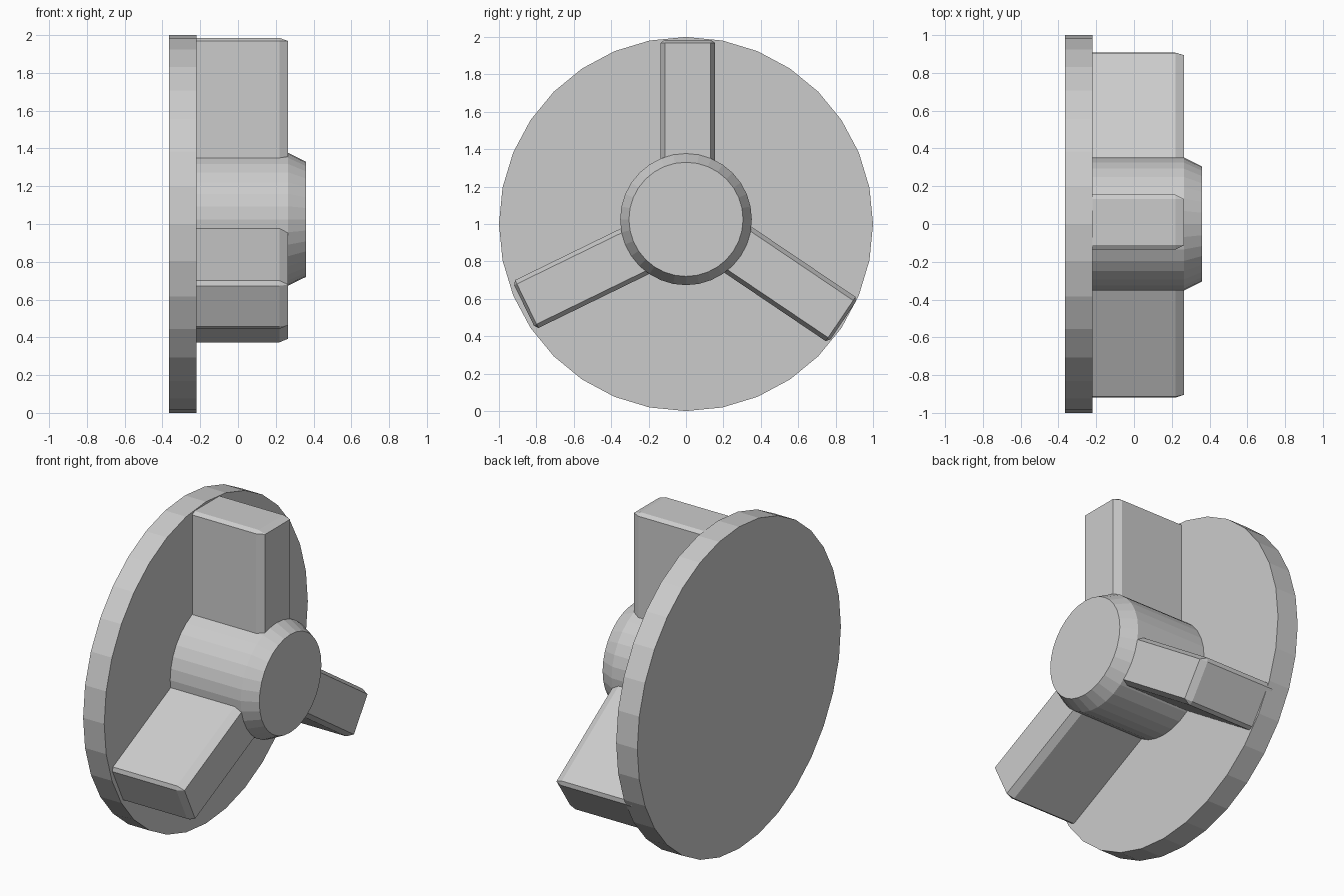
import bpy, bmesh
from math import radians, sin, cos, pi
from mathutils import Vector

if "Cube" in bpy.data.objects:
    bpy.data.objects.remove(bpy.data.objects["Cube"])

SIDES = 32


def make_object(name, bm):
    bmesh.ops.recalc_face_normals(bm, faces=bm.faces)
    mesh = bpy.data.meshes.new(name)
    bm.to_mesh(mesh)
    bm.free()
    obj = bpy.data.objects.new(name, mesh)
    bpy.context.collection.objects.link(obj)
    return obj


def lathe_x(name, profile, z):
    """Flat-sided solid of revolution along x from (x, radius) rings."""
    bm = bmesh.new()
    rings = [[bm.verts.new((x, r * sin(2 * pi * i / SIDES), z + r * cos(2 * pi * i / SIDES)))
              for i in range(SIDES)] for x, r in profile]
    for a, b in zip(rings, rings[1:]):
        for i in range(SIDES):
            j = (i + 1) % SIDES
            bm.faces.new((a[i], a[j], b[j], b[i]))
    bm.faces.new(rings[0])
    bm.faces.new(rings[-1])
    return make_object(name, bm)


def blade(name, end, angle, width, length, x0=-0.30, x1=0.265):
    """Chamfered block pointing outward in the yz plane; end = middle of its tip."""
    bm = bmesh.new()
    bmesh.ops.create_cube(bm, size=1)
    bmesh.ops.bevel(bm, geom=bm.edges[:], offset=0.08, segments=1, affect='EDGES')
    out = Vector((0, cos(radians(angle)), sin(radians(angle))))
    side = Vector((0, -out.z, out.y))
    tip = Vector((0, *end))
    for v in bm.verts:
        # stretch only the middle so the tip keeps a thin chamfer
        along = (v.co.z - 0.5) * 0.2 - (length - 0.2 if v.co.z < 0 else 0)
        x = x0 + (v.co.x + 0.5) * (x1 - x0)
        v.co = Vector((x, 0, 0)) + tip + out * along + side * (v.co.y * width)
    return make_object(name, bm)


# Back plate and chamfered hub
lathe_x("back_plate", [(-0.365, 1.0), (-0.22, 1.0)], 1.0)
lathe_x("hub", [(-0.25, 0.352), (0.265, 0.352), (0.36, 0.305)], 1.025)

# Three unevenly spaced blades
blade("top_blade", (0.01, 1.985), 90, 0.29, 0.75)
blade("right_blade", (0.84, 0.483), -34, 0.285, 0.8)
blade("left_blade", (-0.866, 0.565), 206, 0.285, 0.75)
